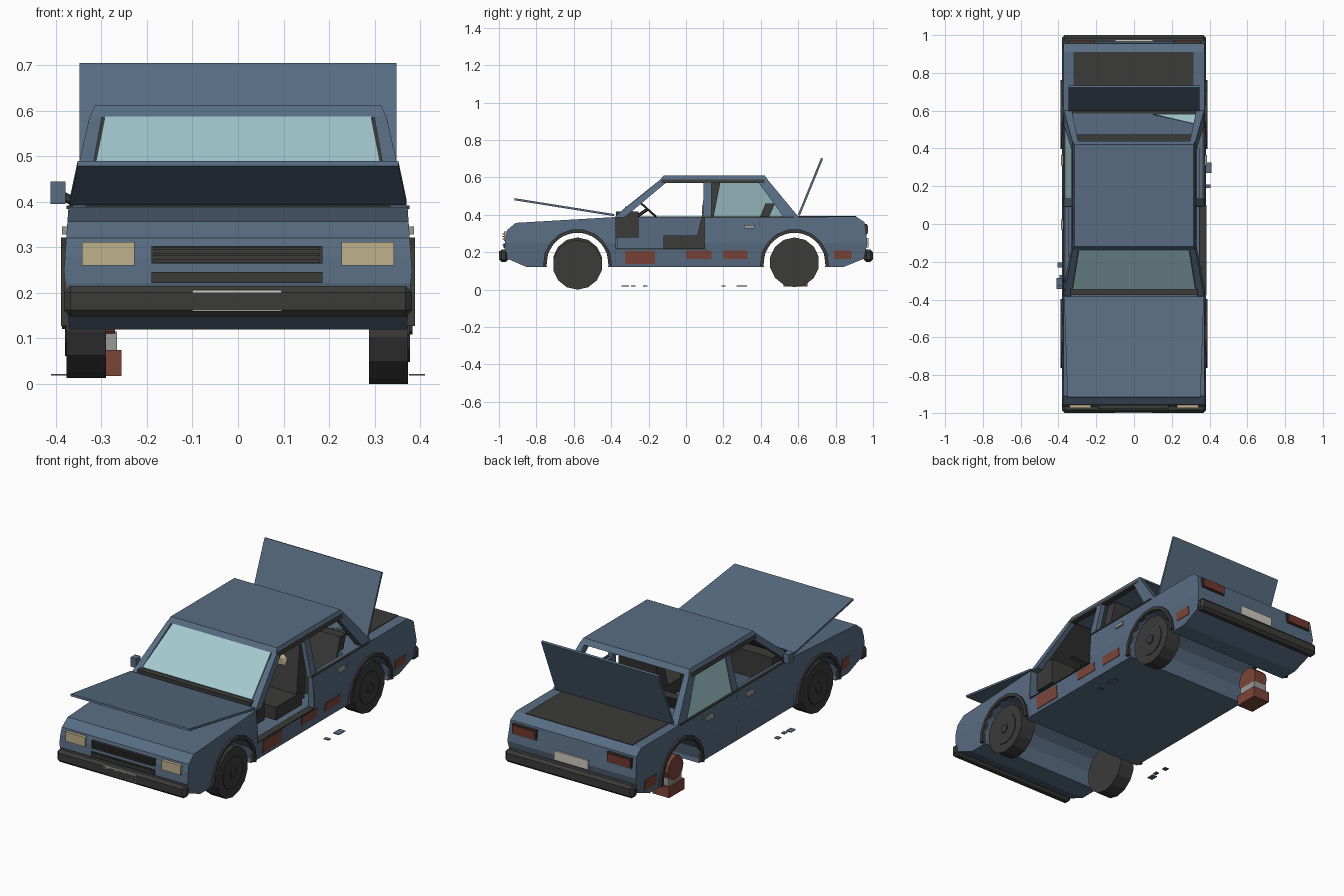
import bpy, bmesh, math
from mathutils import Vector, Matrix

if "Cube" in bpy.data.objects:
    bpy.data.objects.remove(bpy.data.objects["Cube"])

def mat(name, *c):
    m = bpy.data.materials.new(name)
    m.diffuse_color = (*c, 1)
    m.use_nodes = True
    m.node_tree.nodes["Principled BSDF"].inputs["Base Color"].default_value = m.diffuse_color
    return m

BLUE = mat("body_blue", 0.098, 0.152, 0.225)
DARK = mat("dark_rubber", 0.043, 0.043, 0.042)
GLASS = mat("window_glass", 0.37, 0.58, 0.62)
LAMP = mat("lamp_cream", 0.53, 0.44, 0.27)
PLATE = mat("plate_white", 0.62, 0.59, 0.52)
RUST = mat("rust", 0.2, 0.06, 0.04)
TAIL = mat("tail_red", 0.17, 0.04, 0.03)
GREY = mat("block_grey", 0.32, 0.32, 0.31)

def finish(name, bm, m):
    bmesh.ops.recalc_face_normals(bm, faces=bm.faces)
    me = bpy.data.meshes.new(name)
    bm.to_mesh(me)
    bm.free()
    ob = bpy.data.objects.new(name, me)
    bpy.context.collection.objects.link(ob)
    me.materials.append(m)
    return ob

def prism(name, pts, off, m):
    """Polygon pushed along an offset vector."""
    bm = bmesh.new()
    off = Vector(off)
    a = [bm.verts.new(p) for p in pts]
    b = [bm.verts.new(Vector(p) + off) for p in pts]
    bm.faces.new(a)
    bm.faces.new(b[::-1])
    for i in range(len(a)):
        j = (i + 1) % len(a)
        bm.faces.new((a[i], b[i], b[j], a[j]))
    return finish(name, bm, m)

def taper(name, z0, r0, z1, r1, m, flip=1):
    """Box between two level rectangles (x0, x1, y0, y1)."""
    bm = bmesh.new()
    vs = []
    for z, (x0, x1, y0, y1) in ((z0, r0), (z1, r1)):
        vs.append([bm.verts.new((x * flip, y, z)) for x, y in
                   ((x0, y0), (x1, y0), (x1, y1), (x0, y1))])
    a, b = vs
    bm.faces.new(a)
    bm.faces.new(b)
    for i in range(4):
        j = (i + 1) % 4
        bm.faces.new((a[i], a[j], b[j], b[i]))
    return finish(name, bm, m)

def box(name, x0, x1, y0, y1, z0, z1, m, flip=1):
    return taper(name, z0, (x0, x1, y0, y1), z1, (x0, x1, y0, y1), m, flip)

def disc(name, x0, x1, y, z, r, m, n=14):
    """Cylinder lying along x."""
    pts = [(x0, y + r * math.sin(2 * math.pi * i / n), z + r * math.cos(2 * math.pi * i / n)) for i in range(n)]
    return prism(name, pts, (x1 - x0, 0, 0), m)

def rod(name, a, b, r, m):
    a, b = Vector(a), Vector(b)
    d = b - a
    bm = bmesh.new()
    bmesh.ops.create_cone(bm, segments=6, radius1=r, radius2=r, depth=d.length, cap_ends=True,
                          matrix=Matrix.Translation((a + b) / 2) @ d.to_track_quat('Z', 'Y').to_matrix().to_4x4())
    return finish(name, bm, m)

def half_width(z):
    return 0.37 + 0.012 * (z - 0.12) / 0.13 if z < 0.25 else 0.382 - 0.01 * (z - 0.25) / 0.14

# Lower body: side profile widened at the waist, then cut
profile = [(-0.85, .12), (-0.955, .165), (-0.97, .22), (-0.965, .28), (-0.955, .32), (-0.91, .357), (-0.38, .388),
           (.91, .39), (.955, .36), (.97, .25), (.95, .165), (.84, .12)]
body = prism("body", [(-0.38, y, z) for y, z in profile], (0.76, 0, 0), BLUE)
bm = bmesh.new()
bm.from_mesh(body.data)
bmesh.ops.bisect_plane(bm, geom=bm.verts[:] + bm.edges[:] + bm.faces[:], plane_co=(0, 0, .25), plane_no=(0, 0, 1))
for v in bm.verts:
    v.co.x = math.copysign(half_width(v.co.z), v.co.x)
bm.to_mesh(body.data)
bm.free()
cutters = [disc("arch_cutter", -.6, .6, y, .14, .167, BLUE, 16) for y in (-.58, .58)]
cutters += [box("cabin_cutter", -.345, .345, -.365, .40, .15, .5, BLUE),
            box("door_cutter", .3, .5, -.375, .1, .22, .5, BLUE)]
bpy.context.view_layer.objects.active = body
for c in cutters:
    mod = body.modifiers.new("cut", 'BOOLEAN')
    mod.operation, mod.solver, mod.object = 'DIFFERENCE', 'EXACT', c
    bpy.ops.object.modifier_apply(modifier=mod.name)
    bpy.data.objects.remove(c)

# Roof and pillars
taper("roof", .585, (-.325, .325, -.14, .44), .611, (-.315, .315, -.12, .42), BLUE)
for s in (-1, 1):
    taper("front_pillar", .385, (.335, .372, -.385, -.33), .59, (.298, .325, -.135, -.085), BLUE, s)
    taper("middle_pillar", .385, (.345, .372, .09, .135), .59, (.3, .325, .095, .135), BLUE, s)
    taper("rear_pillar", .385, (.33, .372, .525, .605), .59, (.295, .325, .375, .435), BLUE, s)
    taper("roof_rail", .57, (.3, .33, -.13, .42), .59, (.295, .325, -.13, .42), DARK, s)

# Windscreen, its seal, and the remaining glass
seal = [(-.342, -.372, .392), (.342, -.372, .392), (.303, -.125, .59), (-.303, -.125, .59)]
prism("windscreen_seal", seal, (0, .008, -.008), DARK)
glass = [(-.325, -.343, .418), (.325, -.343, .418), (.292, -.136, .583), (-.292, -.136, .583)]
prism("windscreen", glass, (0, -.003, .004), GLASS)
prism("rear_left_window", [(-.366, .135, .39), (-.366, .52, .39), (-.322, .385, .585), (-.322, .135, .585)],
      (.006, 0, 0), GLASS)
prism("rear_glass_shard", [(.1, .583, .402), (.335, .583, .402), (.325, .53, .465)], (0, -.004, -.004), GLASS)
box("rear_window_seal", -.33, .33, .585, .6, .388, .396, DARK)

# Opened bonnet and boot lid
prism("bonnet", [(-.352, -.918, .478), (.352, -.918, .478), (.37, -.385, .393), (-.37, -.385, .393)],
      (0, .002, .011), BLUE)
prism("boot_lid", [(-.348, .598, .4), (.348, .598, .4), (.348, .722, .704), (-.348, .722, .704)],
      (0, .011, -.004), BLUE)
box("boot_opening", -.32, .315, .6, .91, .385, .393, DARK)

# Bumpers, number plates, grille and lamps
for name, y0, y1 in (("front_bumper", -1, -.95), ("rear_bumper", .95, 1)):
    ob = box(name, -.382, .382, y0, y1, .148, .215, DARK)
    bev = ob.modifiers.new("bevel", 'BEVEL')
    bev.width, bev.segments = .014, 1
box("front_plate", -.1, .095, -1.0, -.992, .16, .206, PLATE)
box("rear_plate", -.1, .1, .965, .976, .225, .275, PLATE)
box("grille_upper", -.19, .185, -.972, -.955, .264, .303, DARK)
box("grille_lower", -.19, .185, -.977, -.955, .222, .246, DARK)
for z in (.27, .284, .298, .238):
    box("grille_bar", -.185, .18, -.98, -.965, z - .003, z + .003, DARK)
for s in (-1, 1):
    box("headlamp", .227, .342, -.974, -.95, .26, .311, LAMP, s)
    box("tail_lamp_surround", .21, .355, .95, .969, .295, .35, DARK, s)
    box("tail_lamp", .217, .348, .95, .974, .301, .344, TAIL, s)

# Wheels; the rear left one is missing
for x, y, z in ((.33, -.58, .133), (-.333, -.58, .146), (.33, .58, .146)):
    s = math.copysign(1, x)
    disc("tyre", x - .043, x + .043, y, z, .133, DARK)
    disc("wheel_rim", x, x + s * .047, y, z, .085, DARK)
    disc("hub_cap", x, x + s * .053, y, z, .025, DARK, 8)

# Brake drum on stacked blocks
disc("brake_drum", -.345, -.27, .58, .15, .065, RUST, 12)
box("lower_block", -.355, -.256, .52, .65, .017, .075, RUST)
box("middle_block", -.345, -.266, .53, .64, .075, .115, GREY)

# Wheel arch trims
for s in (-1, 1):
    for yc in (-.58, .58):
        n = 9
        angles = [math.radians(-4 + 188 * i / n) for i in range(n + 1)]
        ring = [(r * math.cos(a), r * math.sin(a)) for r, seq in ((.166, angles), (.184, angles[::-1])) for a in seq]
        prism("arch_trim", [(s * .368, yc + p, .14 + q) for p, q in ring], (s * .021, 0, 0), DARK)

# Door seams, belt trim and handles
for s in (-1, 1):
    for y in (-.38, .105, .39):
        if y == .39:
            z0 = .325
        else:
            z0 = .125
        prism("door_seam", [(s * half_width(z), y, z) for z in (z0, .25 if z0 < .25 else .35, .388)] +
              [(s * .365, y, .388), (s * .365, y, z0)], (0, .004, 0), DARK)
    box("belt_trim", .362, .376, .1 if s > 0 else -.38, .58, .384, .392, DARK, s)
    for y in ((.31,) if s > 0 else (.31, -.03)):
        box("door_handle", .37, .386, y, y + .055, .328, .346, GREY, s)
box("sill_edge", .345, .3835, -.375, .1, .216, .221, DARK)

# Rust patches
for s, y0, y1, z0, z1 in ((1, -.325, -.165, .138, .207), (1, 0, .135, .163, .21), (1, .2, .33, .163, .21),
                          (1, .79, .885, .163, .21), (-1, .79, .89, .15, .21), (-1, -.84, -.78, .16, .22)):
    w0, w1 = half_width(z0) + .003, half_width(z1) + .003
    taper("rust_patch", z0, (w0 - .006, w0, y0, y1), z1, (w1 - .006, w1, y0, y1), RUST, s)

# Interior
box("dashboard", -.335, .335, -.375, -.255, .28, .418, DARK)
for s in (-1, 1):
    box("seat_base", .06, .31, -.12, .1, .22, .29, DARK, s)
    taper("seat_back", .25, (.06, .31, .05, .12), .58, (.08, .28, .13, .185), DARK, s)
box("rear_seat_base", -.32, .32, .25, .39, .2, .29, DARK)
taper("rear_seat_back", .28, (-.32, .32, .35, .395), .46, (-.31, .31, .425, .475), DARK)
bm = bmesh.new()
bmesh.ops.create_icosphere(bm, subdivisions=1, radius=.04,
                           matrix=Matrix.Translation((.19, .098, .43)) @ Matrix.Diagonal((.9, .4, 1, 1)))
finish("torn_seat_foam", bm, LAMP)
rod("steering_column", (.18, -.28, .38), (.18, -.205, .43), .009, DARK)
bpy.ops.mesh.primitive_torus_add(location=(.18, -.205, .43), rotation=(math.radians(-42), 0, 0), major_radius=.06,
                                 minor_radius=.006, major_segments=14, minor_segments=5)
wheel = bpy.context.object
wheel.name = "steering_wheel"
wheel.data.materials.append(DARK)
rod("steering_spoke", (.125, -.205, .43), (.235, -.205, .43), .005, DARK)

# Wing mirror
rod("mirror_stalk", (-.36, -.3, .4), (-.39, -.3, .415), .01, DARK)
box("wing_mirror", -.411, -.379, -.325, -.285, .395, .444, BLUE)

# Flakes lying beside the car
for x0, x1, y0, y1 in ((.375, .41, .27, .325), (.375, .405, .19, .21), (-.41, -.38, -.345, -.305),
                       (-.395, -.375, -.295, -.27), (-.405, -.38, -.23, -.205)):
    box("paint_flake", x0, x1, y0, y1, .018, .022, BLUE)
